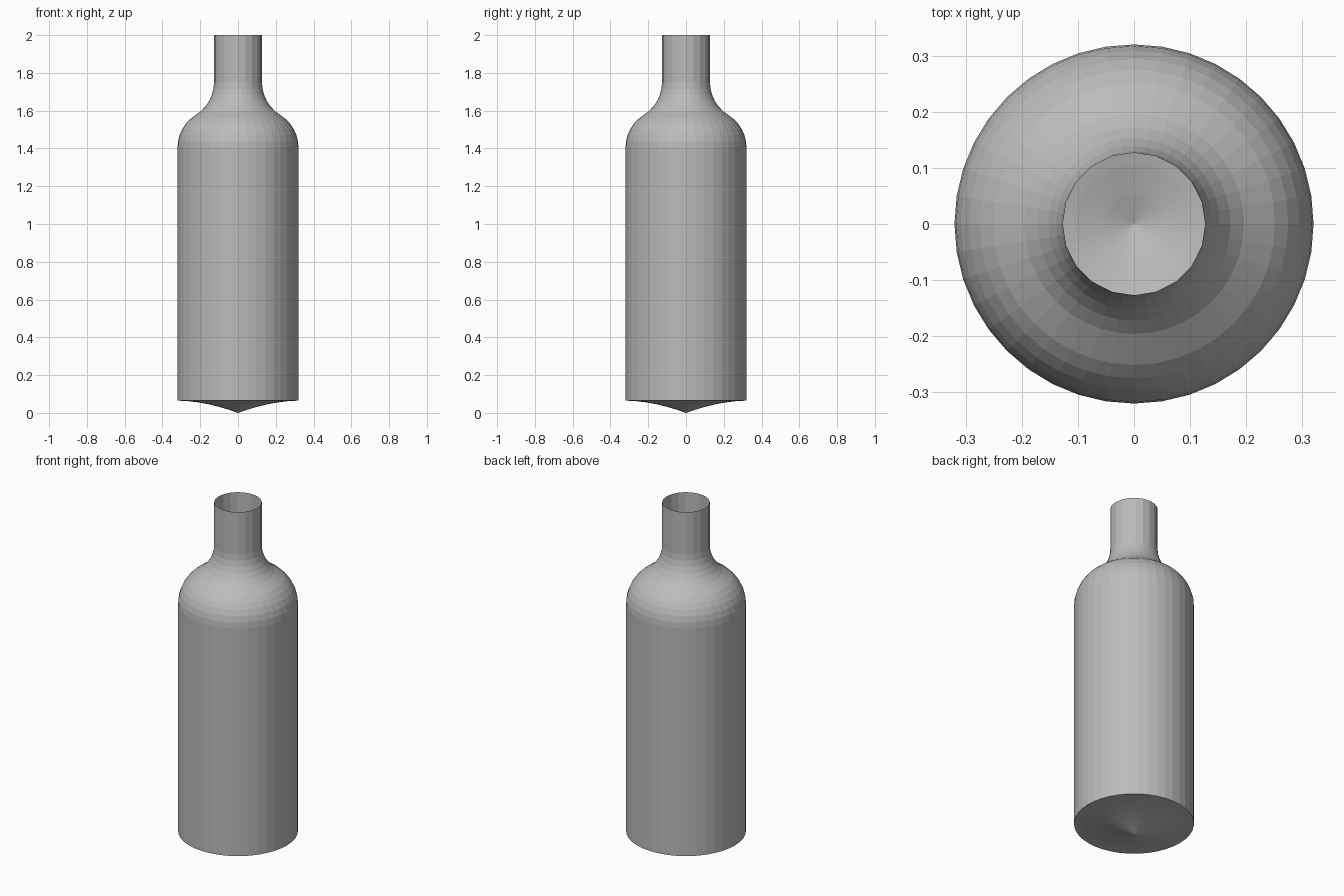
import bpy
import bmesh
from math import sin, cos, pi, asin

if "Cube" in bpy.data.objects:
    bpy.data.objects.remove(bpy.data.objects["Cube"])

SIDES = 40
BODY_R, NECK_R = 0.32, 0.127
BASE_Z, SHOULDER_Z, NECK_Z, TOP_Z = 0.065, 1.405, 1.75, 2.0

# Single grey material
grey = bpy.data.materials.new("plain_grey")
grey.use_nodes = True
colour = (0.5, 0.5, 0.5, 1)
grey.diffuse_color = colour
grey.node_tree.nodes["Principled BSDF"].inputs["Base Color"].default_value = colour


def shoulder_profile(steps=6):
    """Two equal tangent arcs sweeping from the body to the neck."""
    dx, dz = (BODY_R - NECK_R) / 2, (NECK_Z - SHOULDER_Z) / 2
    radius = (dx * dx + dz * dz) / (2 * dx)
    angles = [asin(dz / radius) * i / steps for i in range(steps + 1)]
    lower = [(BODY_R - radius * (1 - cos(a)), SHOULDER_Z + radius * sin(a)) for a in angles]
    upper = [(NECK_R + radius * (1 - cos(a)), NECK_Z - radius * sin(a)) for a in angles]
    return lower + upper[-2::-1]


def base_profile(steps=6):
    """Shallow pointed underside that flattens toward the rim."""
    return [(BODY_R * i / steps, BASE_Z * (1 - (1 - i / steps) ** 1.8))
            for i in range(1, steps + 1)]


profile = base_profile() + shoulder_profile() + [(NECK_R, TOP_Z)]

# Revolve the profile; the neck has half as many visible sides as the body
bm = bmesh.new()
rings = []
for r, z in profile:
    ring = []
    for i in range(SIDES):
        a = 2 * pi * i / SIDES
        flat = cos(2 * pi / SIDES) if i % 2 and z >= NECK_Z - 0.001 else 1
        ring.append(bm.verts.new((r * flat * cos(a), r * flat * sin(a), z)))
    rings.append(ring)
tip = bm.verts.new((0, 0, 0))
for i in range(SIDES):
    j = (i + 1) % SIDES
    bm.faces.new((tip, rings[0][j], rings[0][i]))
    for low, high in zip(rings, rings[1:]):
        bm.faces.new((low[i], low[j], high[j], high[i]))

mesh = bpy.data.meshes.new("bottle")
bm.to_mesh(mesh)
bm.free()
mesh.materials.append(grey)
bottle = bpy.data.objects.new("bottle", mesh)
bpy.context.collection.objects.link(bottle)
